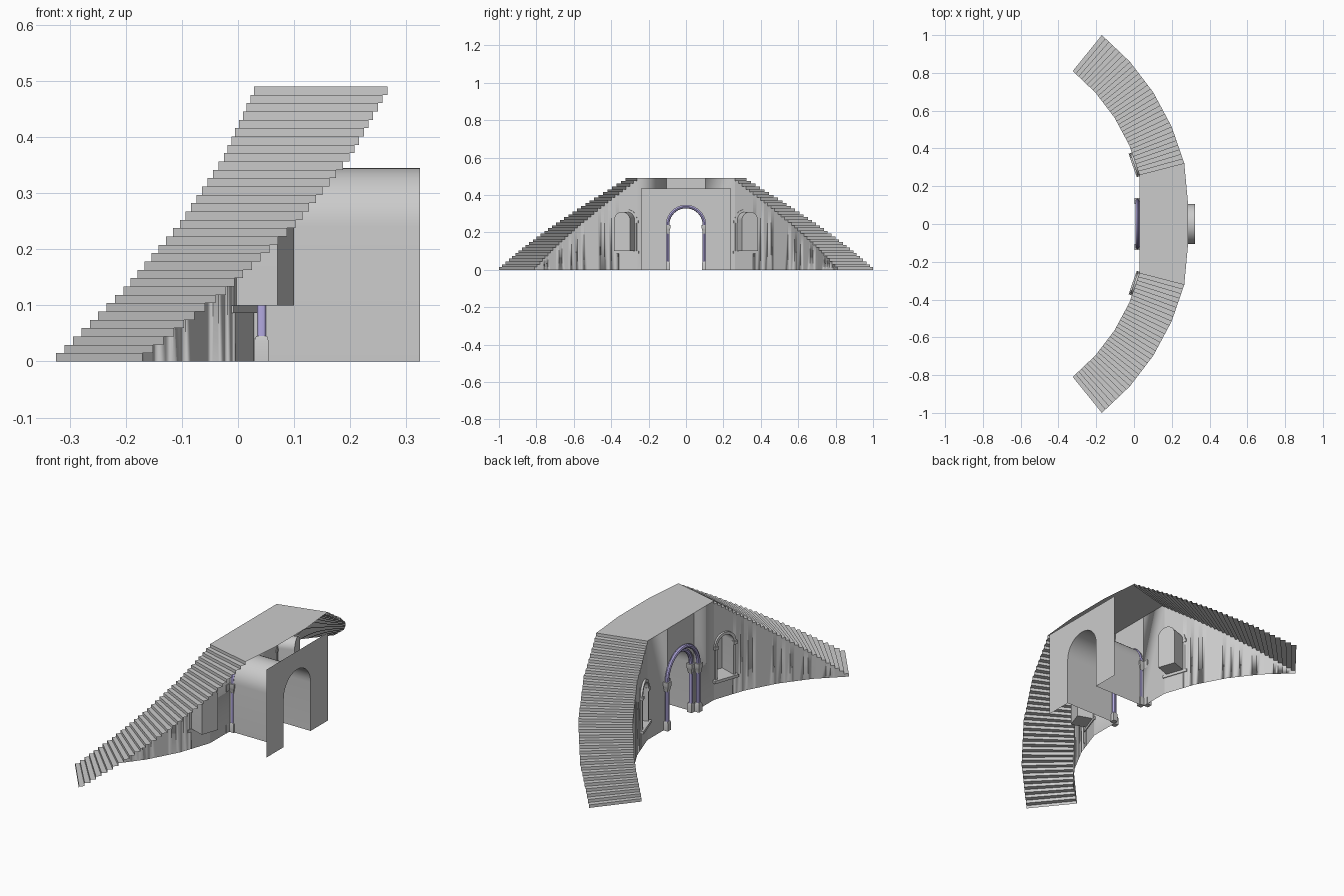
import bpy, bmesh, math
from mathutils import Vector

if "Cube" in bpy.data.objects:
    bpy.data.objects.remove(bpy.data.objects["Cube"])

CX, RI, RO = -0.98, 1.042, 1.287        # arc centre and radii
A0, A1, N, H = 14.5, 51.0, 32, 0.49     # landing angle, foot angle, treads, height
STEP = H / (N + 1)
SPRING, RD = 0.24, 0.105                # doorway arch
XW, XP = 0.029, 0.324                   # inner wall plane, rear panel plane

purple = bpy.data.materials.new("purple_stone")
purple.diffuse_color = (0.45, 0.40, 0.75, 1)
purple.use_nodes = True
purple.node_tree.nodes["Principled BSDF"].inputs["Base Color"].default_value = purple.diffuse_color


def make(name, faces, mat=None):
    """Object from a list of faces, each a list of points."""
    bm = bmesh.new()
    for f in faces:
        bm.faces.new([bm.verts.new(p) for p in f])
    bmesh.ops.remove_doubles(bm, verts=bm.verts, dist=1e-5)
    bmesh.ops.recalc_face_normals(bm, faces=bm.faces)
    me = bpy.data.meshes.new(name)
    bm.to_mesh(me)
    bm.free()
    ob = bpy.data.objects.new(name, me)
    bpy.context.collection.objects.link(ob)
    if mat:
        me.materials.append(mat)
    bpy.ops.object.select_all(action='DESELECT')
    ob.select_set(True)
    bpy.context.view_layer.objects.active = ob
    bpy.ops.object.shade_smooth_by_angle(angle=math.radians(30))
    return ob


def arc_point(r, s, sg):
    """Point on the four-facet arc; s counts treads down from the landing."""
    i = min(int(s // 8), 3)
    t = s / 8 - i
    p = []
    for k in (i, i + 1):
        a = math.radians(A0 + (A1 - A0) * k / 4)
        p.append(Vector((CX + r * math.cos(a), sg * r * math.sin(a), 0)))
    return p[0].lerp(p[1], t)


def wall(at, stations, top, c, hw, sill, spring, rise):
    """Sheet wall with one arched opening."""
    us = sorted({round(u, 6) for u in
                 list(stations) + [c - hw * math.cos(math.pi * i / 20) for i in range(21)]})

    def arch(u):
        return spring + rise * math.sqrt(max(0, 1 - ((u - c) / hw) ** 2))

    faces = []
    for a, b in zip(us, us[1:]):
        m, t = (a + b) / 2, top((a + b) / 2)
        spans = [(0, 0, t, t)]
        if abs(m - c) < hw:
            spans = [(arch(a), arch(b), t, t)]
            if sill > 0:
                spans.append((0, 0, sill, sill))
        for z0, z1, z2, z3 in spans:
            faces.append([at(a, z0), at(b, z1), at(b, z3), at(a, z2)])
    return faces


def outline(hw, bottom, spring, n=20):
    pts = [(-hw, bottom)]
    pts += [(-hw * math.cos(math.pi * i / n), spring + hw * math.sin(math.pi * i / n))
            for i in range(n + 1)]
    return pts + [(hw, bottom)]


def box(f, u0, u1, v0, v1, z0, z1):
    a = [f(u, v, z0) for u, v in ((u0, v0), (u1, v0), (u1, v1), (u0, v1))]
    b = [f(u, v, z1) for u, v in ((u0, v0), (u1, v0), (u1, v1), (u0, v1))]
    return [a, b] + [[a[i], a[i - 1], b[i - 1], b[i]] for i in range(4)]


def arch_band(f, r, spring, section, n=20):
    """Sweep a (dr, v) section round a half circle."""
    rings = []
    for i in range(n + 1):
        a = math.pi * i / n
        rings.append([f((r + d) * math.cos(a), v, spring + (r + d) * math.sin(a))
                      for d, v in section])
    k = len(section)
    return [[p[j], p[j - 1], q[j - 1], q[j]]
            for p, q in zip(rings, rings[1:]) for j in range(k)] + [rings[0], rings[-1]]


def lathe(x, y, prof, n, turn=0.0):
    rings = [[(x + r * math.cos(turn + 2 * math.pi * i / n),
               y + r * math.sin(turn + 2 * math.pi * i / n), z) for i in range(n)]
             for r, z in prof]
    return [[p[j], p[j - 1], q[j - 1], q[j]]
            for p, q in zip(rings, rings[1:]) for j in range(n)] + [rings[0], rings[-1]]


def up(p, z):
    return (p[0], p[1], z)


# Landing and wall around the doorway
a = arc_point(RO, 0, 1)
make("landing", [[(XW, -0.261, H), (a.x, -a.y, H), (0.285, -0.12, H),
                  (0.285, 0.12, H), (a.x, a.y, H), (XW, 0.261, H)]])
make("door_wall", wall(lambda u, z: (XW, u, z), (-0.261, 0.261), lambda u: H,
                       0, RD, 0, SPRING, RD))
make("rear_panel", wall(lambda u, z: (XP, u, z), (-0.24, 0.24), lambda u: 0.435,
                        0, RD, 0, SPRING, RD))
o = outline(RD, 0, SPRING)
make("tunnel", [[(XW, *p), (XW, *q), (XP, *q), (XP, *p)] for p, q in zip(o, o[1:])])


def door_frame(u, v, z):
    return (v, u, z)


# Doorway arches: an outer order in front and an inner order in the tunnel
def round_section(r, v):
    return [(r * math.cos(math.pi * i / 4), v + r * math.sin(math.pi * i / 4)) for i in range(8)]


COLUMNS = ((0.018, 0.122, 0.010), (0.042, 0.099, 0.010))
for name, (x, y, r) in zip(("outer_door_arch", "inner_door_arch"), COLUMNS):
    make(name, arch_band(door_frame, y, SPRING, round_section(r, x)), purple)

for sg, side in ((1, "right"), (-1, "left")):
    # Stair flight: treads and risers only, open underneath
    faces = []
    for k in range(N + 1):
        i, e = arc_point(RI, k, sg), arc_point(RO, k, sg)
        z = H - (k + 1) * STEP
        faces.append([up(i, z), up(e, z), up(e, z + STEP), up(i, z + STEP)])
        if k < N:
            i2, e2 = arc_point(RI, k + 1, sg), arc_point(RO, k + 1, sg)
            faces.append([up(i, z), up(e, z), up(e2, z), up(i2, z)])
    make(side + "_stairs", faces)

    # Curved inner wall with niche opening
    facet = (arc_point(RI, 8, sg) - arc_point(RI, 0, sg))
    c, hw = 2.8, 0.045 / facet.length * 8
    make(side + "_stair_wall",
         wall(lambda s, z: up(arc_point(RI, s, sg), z), range(N + 1),
              lambda s: H - (int(s) + 1) * STEP, c, hw, 0.1, 0.265, 0.045))

    # Niche recess
    mid, U = arc_point(RI, c, sg), facet.normalized()
    V = Vector((abs(U.y), sg * abs(U.x), 0))

    def nf(u, v, z):
        return up(mid + U * u + V * v, z)

    o = outline(0.045, 0.1, 0.265)
    make(side + "_niche",
         [[nf(p[0], 0, p[1]), nf(q[0], 0, q[1]), nf(q[0], 0.08, q[1]), nf(p[0], 0.08, p[1])]
          for p, q in zip(o, o[1:] + o[:1])] + [[nf(p[0], 0.08, p[1]) for p in o]])

    # Niche trim: sill, jambs, capitals, arch
    make(side + "_niche_sill", box(nf, -0.066, 0.066, -0.018, 0.004, 0.086, 0.1))
    for t in (-1, 1):
        make(side + "_niche_jamb", box(nf, t * 0.045, t * 0.056, -0.008, 0.002, 0.1, 0.25))
        make(side + "_niche_capital", box(nf, t * 0.042, t * 0.064, -0.014, 0.004, 0.25, 0.265))
    make(side + "_niche_arch",
         arch_band(nf, 0.045, 0.265, [(0, -0.01), (0.013, -0.01), (0.013, 0.003), (0, 0.003)]))

    # Door columns: square base, round shaft, flared square capital
    for x, y, r in COLUMNS:
        q = math.pi / 4
        make(side + "_column_base", lathe(x, sg * y, [(0.018, 0), (0.018, 0.036), (0.014, 0.045)], 4, q))
        make(side + "_column_shaft", lathe(x, sg * y, [(r, 0.045), (r, 0.195)], 12), purple)
        make(side + "_column_capital",
             lathe(x, sg * y, [(0.013, 0.192), (0.018, 0.215), (0.021, 0.22), (0.021, 0.24)], 4, q))
